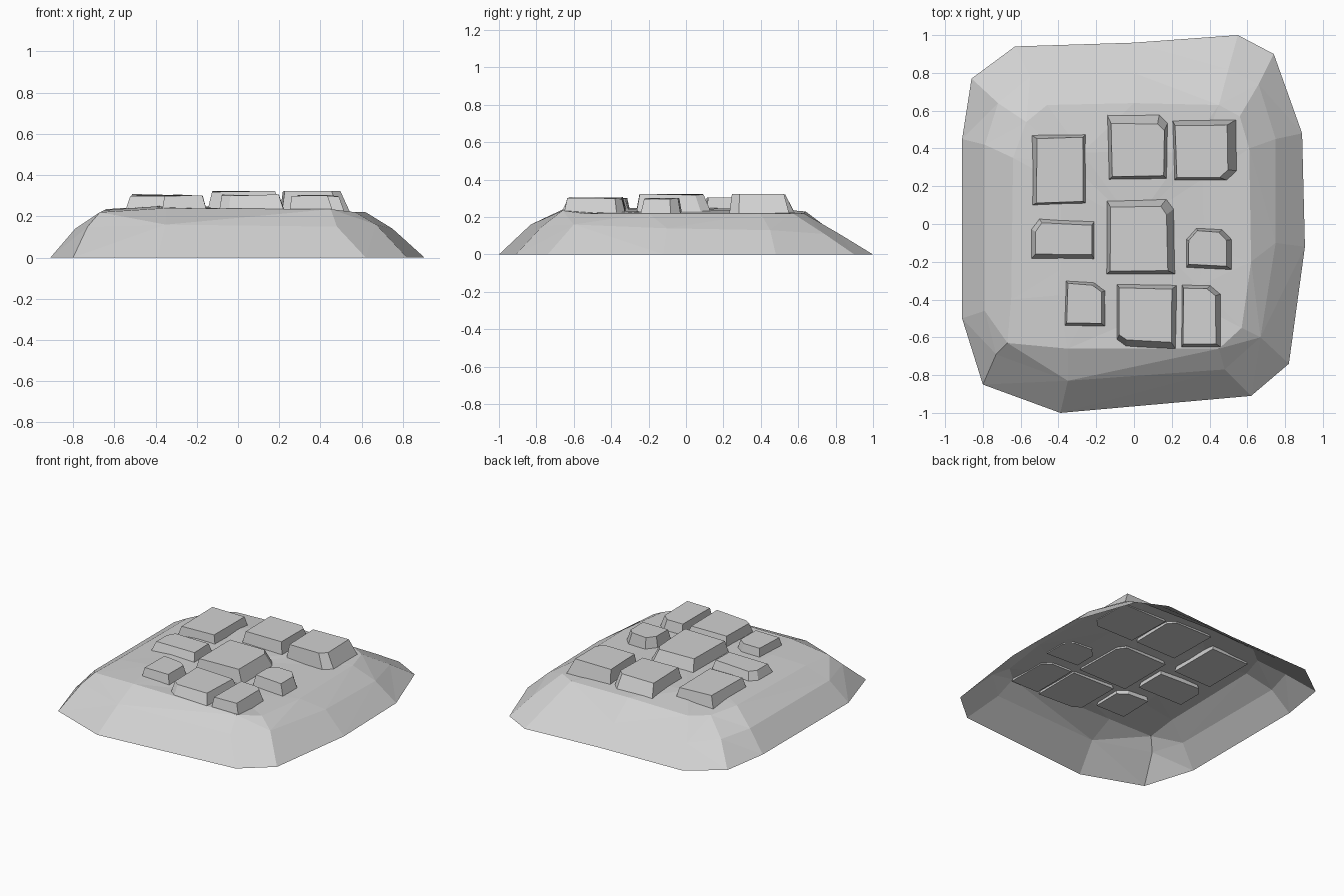
import bpy
import bmesh
import random
from mathutils import Vector

random.seed(4)

default_cube = bpy.data.objects.get("Cube")
if default_cube:
    bpy.data.objects.remove(default_cube, do_unlink=True)

# One flat grey for the whole model
grey = bpy.data.materials.new("stone grey")
grey.use_nodes = True
stone_colour = (0.64, 0.64, 0.64, 1)
grey.diffuse_color = stone_colour
for node in grey.node_tree.nodes:
    if node.type == "BSDF_PRINCIPLED":
        node.inputs["Base Color"].default_value = stone_colour
        node.inputs["Roughness"].default_value = 0.9


def bridge(bm, lower, upper):
    """Join two counter-clockwise rings of equal length with side faces."""
    count = len(lower)
    for i in range(count):
        j = (i + 1) % count
        bm.faces.new((lower[i], lower[j], upper[j], upper[i]))


def finish(bm, name):
    """Turn the bmesh into a flat-shaded object."""
    mesh = bpy.data.meshes.new(name)
    bm.to_mesh(mesh)
    bm.free()
    mesh.materials.append(grey)
    obj = bpy.data.objects.new(name, mesh)
    bpy.context.collection.objects.link(obj)
    return obj


# Mound: outline on the ground, shoulder and crest, open underneath
outline = [(-.39, -1), (.62, -.91), (.82, -.74), (.905, -.12), (.89, .48),
           (.74, .9), (.55, 1), (0, .96), (-.63, .94), (-.86, .77),
           (-.91, .45), (-.91, -.5), (-.8, -.85)]
shoulder = [(-.35, -.83, .16), (.48, -.77, .15), (.67, -.6, .16),
            (.75, -.1, .14), (.75, .45, .13), (.66, .74, .11),
            (.5, .82, .11), (0, .8, .11), (-.55, .78, .11),
            (-.72, .64, .13), (-.79, .42, .14), (-.79, -.46, .14),
            (-.73, -.69, .15)]
crest = [(-.35, -.66, .24), (.45, -.66, .235), (.57, -.55, .22),
         (.62, -.2, .22), (.61, .4, .22), (.56, .57, .22),
         (.45, .63, .22), (0, .64, .23), (-.46, .63, .22),
         (-.57, .54, .22), (-.64, .35, .235), (-.65, -.4, .23),
         (-.67, -.63, .22)]


def plateau_height(x):
    """The plateau leans gently down toward the model's left."""
    return .24 - .03 * x


def build_mound():
    bm = bmesh.new()
    rings = [[bm.verts.new((x, y, 0)) for x, y in outline]]
    for points in (shoulder, crest):
        rings.append([bm.verts.new(p) for p in points])
    inner = []
    for x, y, z in crest:
        x, y = x * .6, y * .6
        height = plateau_height(x) + random.uniform(-.006, .006)
        inner.append(bm.verts.new((x, y, height)))
    rings.append(inner)
    for lower, upper in zip(rings, rings[1:]):
        bridge(bm, lower, upper)
    centre = bm.verts.new((0, 0, plateau_height(0)))
    for i, vert in enumerate(inner):
        bm.faces.new((vert, inner[(i + 1) % len(inner)], centre))
    bmesh.ops.triangulate(bm, faces=bm.faces[:])
    finish(bm, "mound")


def chipped_loop(box, cuts, size):
    """Rectangle corners, counter-clockwise, with the listed corners cut off."""
    x0, y0, x1, y1 = box
    corners = [Vector(c) for c in ((x0, y0), (x1, y0), (x1, y1), (x0, y1))]
    labels = ("front right", "front left", "back left", "back right")
    loop = []
    for i, corner in enumerate(corners):
        if labels[i] in cuts:
            for other in (corners[i - 1], corners[(i + 1) % 4]):
                loop.append(corner + (other - corner).normalized() * size)
        else:
            loop.append(corner)
    return loop


def build_stone(name, box, inset, top, cuts, size=.05):
    """Tapered slab, slightly sunk into the mound."""
    x0, y0, x1, y1 = box
    west, south, east, north = inset
    top_box = (x0 + west, y0 + south, x1 - east, y1 - north)
    bm = bmesh.new()
    wobble = [Vector((random.uniform(-1, 1), random.uniform(-1, 1))) * .007
              for _ in range(8)]
    lower, upper = [], []
    for p, w in zip(chipped_loop(box, cuts, size), wobble):
        lower.append(bm.verts.new((*(p + w), .213)))
    for p, w in zip(chipped_loop(top_box, cuts, size * .8), wobble):
        height = top + random.uniform(-.004, .003)
        upper.append(bm.verts.new((*(p + w), height)))
    bridge(bm, lower, upper)
    bm.faces.new(upper)
    bm.faces.new(lower[::-1])
    finish(bm, name)


build_mound()

# Paving stones: footprint, inset of the top on each side, height, cut corners
stones = [
    ("back_right_stone", (-.54, .1, -.255, .475), (.03, .015, .02, .02), .306, []),
    ("back_middle_stone", (-.145, .23, .18, .585), (.025, .02, .02, .055), .321,
     ["back left"]),
    ("back_left_stone", (.205, .235, .545, .55), (.015, .015, .05, .03), .325,
     ["front left"]),
    ("middle_right_stone", (-.555, -.2, -.21, .03), (.03, .035, .02, .03), .302,
     ["back right"]),
    ("centre_stone", (-.145, -.265, .22, .14), (.025, .02, .045, .045), .321,
     ["back left"]),
    ("middle_left_stone", (.275, -.24, .52, -.025), (.015, .02, .03, .015), .3,
     ["back left", "back right"]),
    ("front_right_stone", (-.37, -.55, -.15, -.3), (.015, .02, .025, .02), .3,
     ["back left"]),
    ("front_middle_stone", (-.1, -.665, .225, -.315), (.015, .045, .03, .025), .304,
     ["front right"]),
    ("front_left_stone", (.255, -.66, .46, -.325), (.01, .02, .03, .02), .3,
     ["back left"]),
]
for stone in stones:
    build_stone(*stone)
